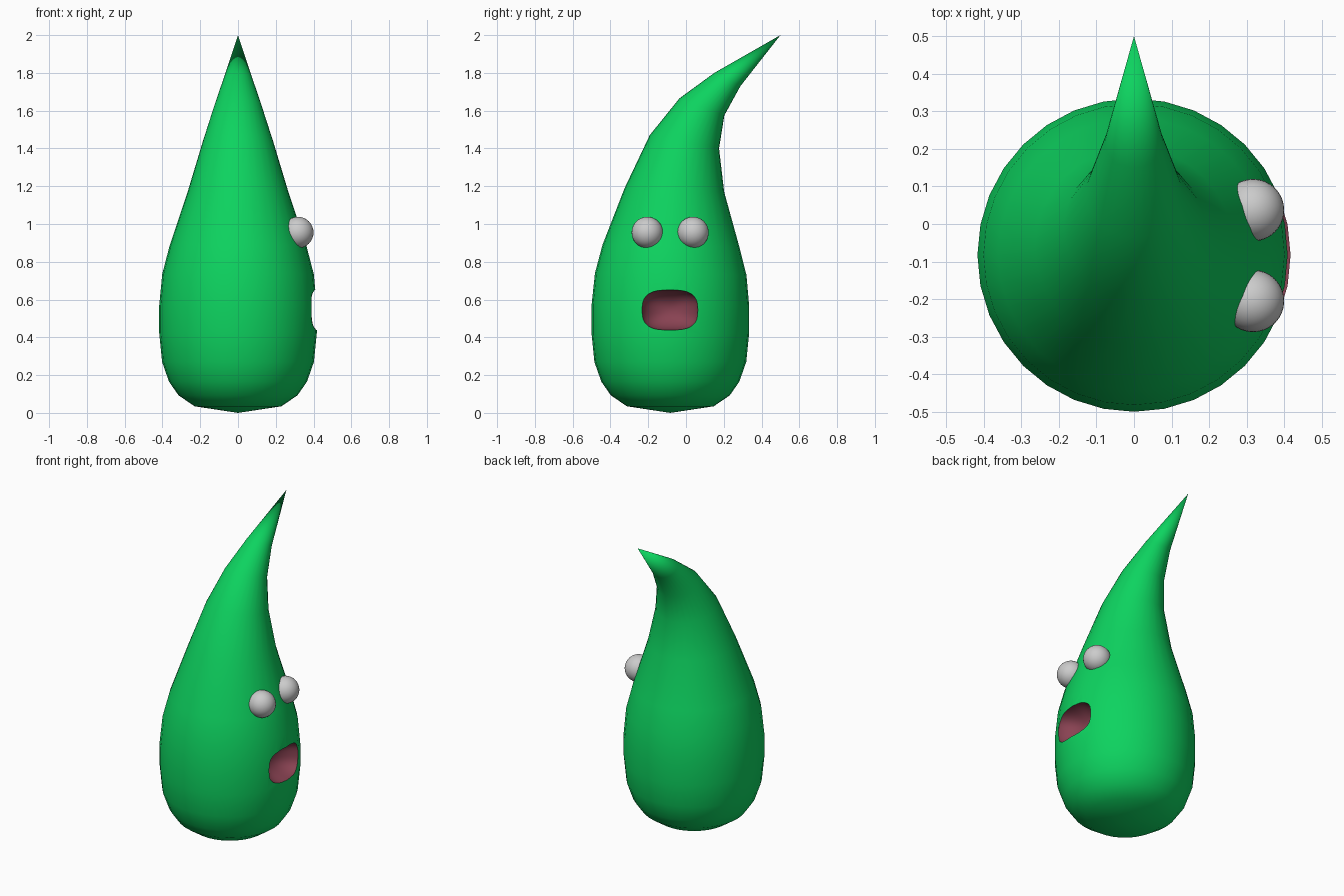
import bpy, bmesh, math

if "Cube" in bpy.data.objects:
    bpy.data.objects.remove(bpy.data.objects["Cube"])


def material(name, rgb):
    m = bpy.data.materials.new(name)
    m.diffuse_color = (*rgb, 1)
    m.use_nodes = True
    m.node_tree.nodes["Principled BSDF"].inputs["Base Color"].default_value = m.diffuse_color
    return m


green = material("body green", (0.004, 0.65, 0.115))
pink = material("mouth pink", (0.25, 0.055, 0.085))
white = material("eye white", (0.6, 0.6, 0.6))


def make_object(name, bm, mats):
    bmesh.ops.recalc_face_normals(bm, faces=bm.faces)
    me = bpy.data.meshes.new(name)
    bm.to_mesh(me)
    bm.free()
    for m in mats:
        me.materials.append(m)
    me.shade_smooth()
    ob = bpy.data.objects.new(name, me)
    bpy.context.collection.objects.link(ob)
    return ob


# Body: tilted rings, each given by its front and back point (y, z)
CY = -0.083
SIDES = 32
rings = [(CY - r, z, CY + r, z) for r, z in
         [(0.23, 0.035), (0.315, 0.093), (0.365, 0.165), (0.402, 0.27),
          (0.417, 0.42), (0.417, 0.57)]]
rings += [(-0.482, 0.74, 0.32, 0.73), (-0.442, 0.89, 0.282, 0.88),
          (-0.325, 1.19, 0.202, 1.17), (-0.192, 1.47, 0.175, 1.40),
          (-0.035, 1.665, 0.203, 1.575), (0.15, 1.80, 0.288, 1.73)]
bm = bmesh.new()
loops = []
for y0, z0, y1, z1 in rings:
    r = math.hypot(y1 - y0, z1 - z0) / 2
    loop = []
    for i in range(SIDES):
        a = 2 * math.pi * i / SIDES
        t = (1 + math.sin(a)) / 2
        loop.append(bm.verts.new((r * math.cos(a), y0 + (y1 - y0) * t, z0 + (z1 - z0) * t)))
    loops.append(loop)
bottom = bm.verts.new((0, CY, 0))
tip = bm.verts.new((0, 0.5, 2.0))
for i in range(SIDES):
    j = (i + 1) % SIDES
    for a, b in zip(loops, loops[1:]):
        bm.faces.new((a[i], a[j], b[j], b[i]))
    bm.faces.new((bottom, loops[0][j], loops[0][i]))
    bm.faces.new((tip, loops[-1][i], loops[-1][j]))
body = make_object("body", bm, [green, pink])

# Mouth: rounded pocket cut into the right side
bm = bmesh.new()
bmesh.ops.create_uvsphere(bm, u_segments=40, v_segments=20, radius=1)
for v in bm.verts:
    x, y, z = v.co
    k = (abs(x) ** 2 + (abs(y) ** 3 + abs(z) ** 3) ** (2 / 3)) ** -0.5  # squarish oval
    v.co = (0.42 + 0.13 * x * k, -0.085 + 0.152 * y * k, 0.545 + 0.106 * z * k)
for f in bm.faces:
    f.material_index = 1
cutter = make_object("mouth_cutter", bm, [green, pink])
cutter.hide_render = True
mod = body.modifiers.new("mouth", 'BOOLEAN')
mod.operation = 'DIFFERENCE'
mod.solver = 'EXACT'
mod.object = cutter
bpy.context.view_layer.objects.active = body
body.select_set(True)
bpy.ops.object.modifier_apply(modifier=mod.name)
bpy.data.objects.remove(cutter)
bpy.ops.object.shade_smooth_by_angle(angle=math.radians(50))

# Eyes: mirrored about the body's middle
for side, name in ((-1, "front_eye"), (1, "back_eye")):
    bm = bmesh.new()
    bmesh.ops.create_uvsphere(bm, u_segments=32, v_segments=16, radius=0.083)
    eye = make_object(name, bm, [white])
    eye.location = (0.317, -0.084 + side * 0.121, 0.955)
